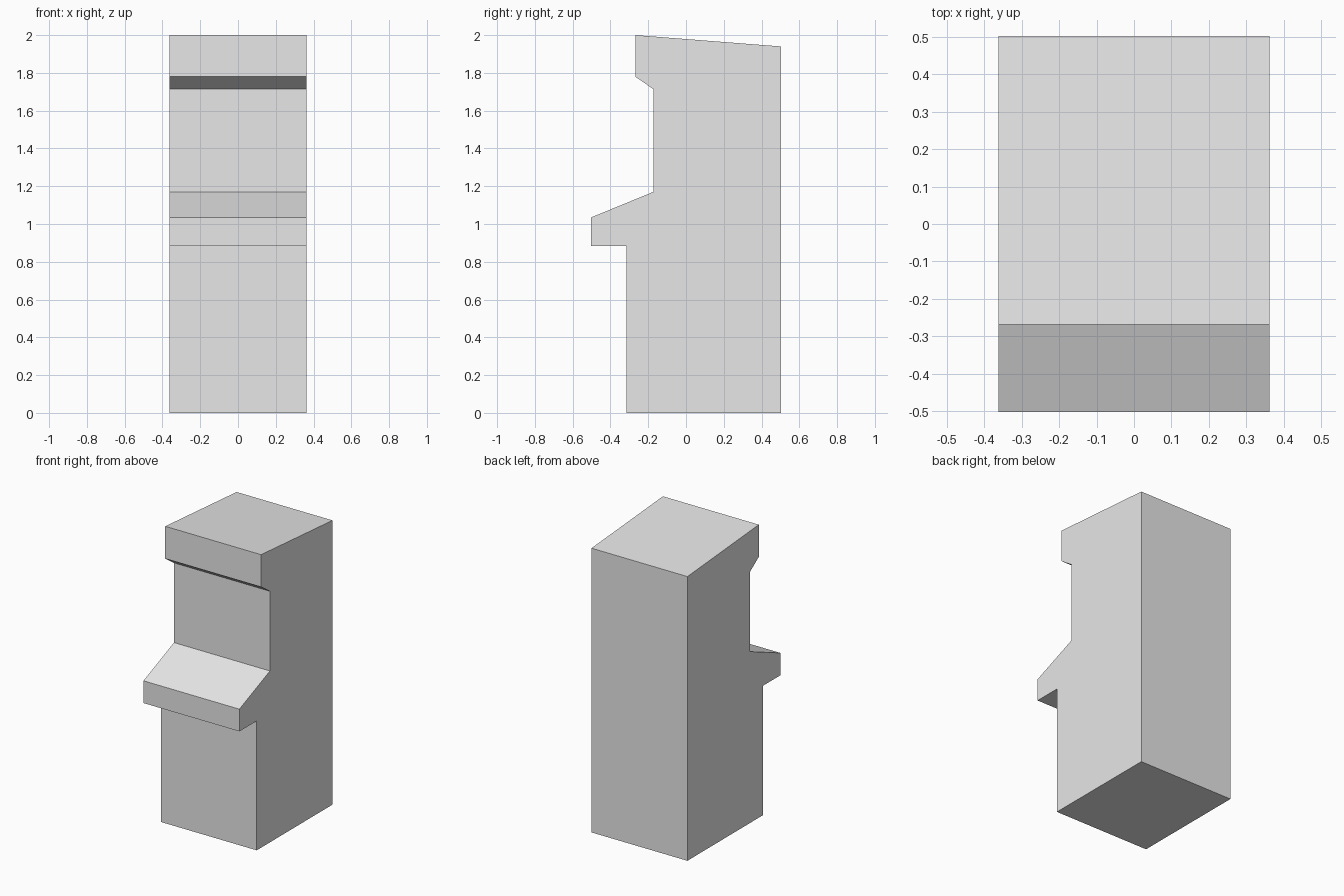
import bpy
import bmesh

cube = bpy.data.objects.get("Cube")
if cube:
    bpy.data.objects.remove(cube, do_unlink=True)

# Single plain grey for the whole cabinet
grey = bpy.data.materials.new("light_grey")
grey.use_nodes = True
colour = (0.8, 0.8, 0.8, 1.0)
grey.diffuse_color = colour
grey.node_tree.nodes["Principled BSDF"].inputs["Base Color"].default_value = colour

HALF_WIDTH = 0.362

# Side outline as (y, z), running from the front foot up and over to the back
profile = [
    (-0.315, 0.0),    # front foot
    (-0.315, 0.883),  # under the control deck
    (-0.502, 0.883),
    (-0.502, 1.035),  # deck lip
    (-0.173, 1.17),   # deck meets the screen
    (-0.173, 1.714),  # screen top
    (-0.268, 1.78),   # canopy underside
    (-0.268, 2.0),    # canopy front
    (0.502, 1.94),    # sloping roof
    (0.502, 0.0),     # back foot
]

# Cabinet: the side outline extruded across the width
bm = bmesh.new()
side = bm.faces.new([bm.verts.new((-HALF_WIDTH, y, z)) for y, z in profile])
extruded = bmesh.ops.extrude_face_region(bm, geom=[side], use_keep_orig=True)
moved = [v for v in extruded["geom"] if isinstance(v, bmesh.types.BMVert)]
bmesh.ops.translate(bm, verts=moved, vec=(2 * HALF_WIDTH, 0, 0))
bmesh.ops.recalc_face_normals(bm, faces=bm.faces[:])

mesh = bpy.data.meshes.new("arcade_cabinet")
bm.to_mesh(mesh)
bm.free()
mesh.materials.append(grey)
cabinet = bpy.data.objects.new("arcade_cabinet", mesh)
bpy.context.collection.objects.link(cabinet)
